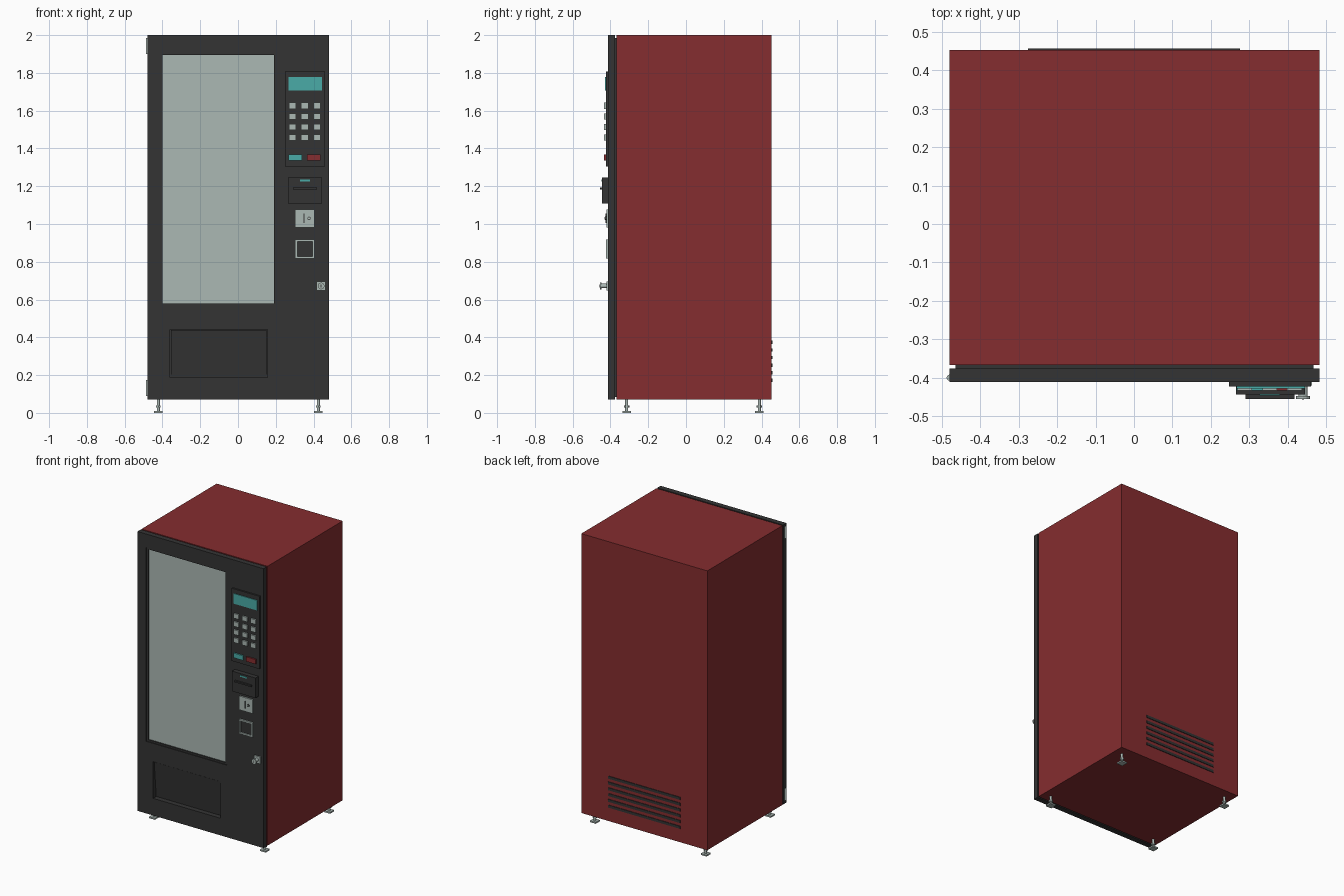
import bpy, bmesh, math
from mathutils import Matrix, Vector

cube = bpy.data.objects.get("Cube")
if cube:
    bpy.data.objects.remove(cube, do_unlink=True)


def material(name, rgb):
    m = bpy.data.materials.new(name)
    m.use_nodes = True
    col = (*rgb, 1)
    m.diffuse_color = col
    m.node_tree.nodes["Principled BSDF"].inputs["Base Color"].default_value = col
    return m


RED = material("deep red", (0.235, 0.026, 0.029))
DARK = material("charcoal", (0.034, 0.034, 0.034))
PALE = material("pale grey", (0.41, 0.48, 0.455))
TEAL = material("teal", (0.068, 0.41, 0.385))


def finish(bm, name, mat):
    bmesh.ops.recalc_face_normals(bm, faces=bm.faces[:])
    me = bpy.data.meshes.new(name)
    bm.to_mesh(me)
    bm.free()
    me.materials.append(mat)
    ob = bpy.data.objects.new(name, me)
    bpy.context.collection.objects.link(ob)
    return ob


def add_box(bm, x, y, z):
    """Box from (min, max) pairs."""
    size = [b - a for a, b in (x, y, z)]
    mid = Vector([(a + b) / 2 for a, b in (x, y, z)])
    bmesh.ops.create_cube(bm, size=1, matrix=Matrix.Translation(mid) @ Matrix.Diagonal((*size, 1)))


def box(name, mat, x, y, z):
    bm = bmesh.new()
    add_box(bm, x, y, z)
    return finish(bm, name, mat)


def add_rod(bm, centre, r, length, axis="Z", sides=12):
    rot = Matrix.Rotation(math.pi / 2, 4, "X") if axis == "Y" else Matrix()
    bmesh.ops.create_cone(bm, cap_ends=True, segments=sides, radius1=r, radius2=r,
                          depth=length, matrix=Matrix.Translation(centre) @ rot)


def rod(name, mat, centre, r, length, axis="Z", sides=12):
    bm = bmesh.new()
    add_rod(bm, centre, r, length, axis, sides)
    return finish(bm, name, mat)


def frame(name, mat, x, y, z, w):
    """Rectangular ring facing the front."""
    bm = bmesh.new()
    for side in ((x[0], x[0] + w), (x[1] - w, x[1])):
        add_box(bm, side, y, z)
    for side in ((z[0], z[0] + w), (z[1] - w, z[1])):
        add_box(bm, (x[0] + w, x[1] - w), y, side)
    return finish(bm, name, mat)


# Cabinet and door seal
LEFT, RIGHT, BASE, TOP = -0.48, 0.483, 0.07, 2.0
FACE, BACK = -0.412, 0.453
box("cabinet", RED, (LEFT, RIGHT), (-0.367, BACK), (BASE, TOP))
box("door_seal", DARK, (LEFT + 0.015, RIGHT - 0.015), (-0.377, -0.365), (BASE + 0.015, TOP - 0.015))

# Door slab: grid of cells with the window and delivery openings left out
WX, WZ = (-0.413, 0.203), (0.568, 1.908)
DX, DZ = (-0.36, 0.155), (0.188, 0.442)
xs = (LEFT, WX[0], DX[0], DX[1], WX[1], RIGHT)
zs = (BASE, *DZ, *WZ, TOP)
bm = bmesh.new()
grid = [[bm.verts.new((x, FACE, z)) for x in xs] for z in zs]
for j in range(len(zs) - 1):
    for i in range(len(xs) - 1):
        window = j == 3 and 1 <= i <= 3
        delivery = j == 1 and i == 2
        if not (window or delivery):
            bm.faces.new((grid[j][i], grid[j][i + 1], grid[j + 1][i + 1], grid[j + 1][i]))
front = bm.faces[:]
back = bmesh.ops.extrude_face_region(bm, geom=front, use_keep_orig=True)["geom"]
bmesh.ops.translate(bm, vec=(0, 0.036, 0), verts=[v for v in back if isinstance(v, bmesh.types.BMVert)])
finish(bm, "door", DARK)

# Window
frame("window_trim", DARK, WX, (-0.407, -0.378), WZ, 0.012)
box("window_glass", PALE, (WX[0] + 0.012, WX[1] - 0.012), (-0.398, -0.378), (WZ[0] + 0.012, WZ[1] - 0.012))

# Delivery flap, leaning inwards at its foot
flap = box("delivery_flap", DARK, (DX[0] + 0.004, DX[1] - 0.004), (-0.406, -0.398), (DZ[0] + 0.004, DZ[1] - 0.004))
for v in flap.data.vertices:
    if v.co.z < 0.3:
        v.co.y += 0.022

# Keypad
box("keypad_panel", DARK, (0.248, 0.461), (-0.423, FACE), (1.305, 1.807))
box("display", TEAL, (0.267, 0.445), (-0.428, -0.42), (1.707, 1.777))
bm = bmesh.new()
for row in range(4):
    for col in range(3):
        cx, cz = 0.288 + 0.065 * col, 1.626 - 0.056 * row
        add_box(bm, (cx - 0.019, cx + 0.019), (-0.433, -0.42), (cz - 0.016, cz + 0.016))
finish(bm, "number_keys", PALE)
box("confirm_key", TEAL, (0.267, 0.34), (-0.433, -0.42), (1.336, 1.368))
box("cancel_key", RED, (0.364, 0.437), (-0.433, -0.42), (1.336, 1.368))

# Banknote reader
box("note_reader", DARK, (0.265, 0.445), (-0.444, FACE), (1.108, 1.247))
box("note_lip", DARK, (0.29, 0.418), (-0.456, -0.44), (1.182, 1.192))
box("note_light", TEAL, (0.327, 0.38), (-0.447, -0.44), (1.226, 1.236))

# Coin slot and coin return
box("coin_plate", PALE, (0.303, 0.406), (-0.422, FACE), (0.982, 1.077))
box("coin_slot", DARK, (0.346, 0.353), (-0.425, -0.42), (1.005, 1.055))
rod("coin_button", DARK, (0.376, -0.424, 1.03), 0.009, 0.01, "Y")
rod("coin_button_cap", PALE, (0.376, -0.428, 1.03), 0.006, 0.006, "Y")
frame("coin_return_frame", PALE, (0.303, 0.406), (-0.424, FACE), (0.818, 0.918), 0.011)
box("coin_return_flap", DARK, (0.312, 0.397), (-0.416, FACE), (0.827, 0.909))

# Lock
box("lock_plate", PALE, (0.416, 0.463), (-0.42, FACE), (0.648, 0.696))
rod("lock_barrel", PALE, (0.44, -0.433, 0.672), 0.012, 0.035, "Y")
rod("lock_knob", PALE, (0.44, -0.452, 0.672), 0.018, 0.008, "Y")
box("lock_keyhole", DARK, (0.437, 0.443), (-0.457, -0.455), (0.664, 0.68))

# Hinges on the door edge
for name, z in (("upper_hinge", 1.942), ("lower_hinge", 0.132)):
    rod(name, PALE, (LEFT, -0.4, z), 0.008, 0.084)

# Back vent slats
bm = bmesh.new()
for i in range(6):
    z = 0.173 + 0.04 * i
    add_box(bm, (-0.276, 0.276), (BACK - 0.002, BACK + 0.004), (z - 0.009, z + 0.009))
finish(bm, "vent_slats", DARK)

# Levelling feet
for side, x in (("right", -0.422), ("left", 0.425)):
    for end, y in (("front", -0.314), ("back", 0.388)):
        bm = bmesh.new()
        add_box(bm, (x - 0.022, x + 0.022), (y - 0.022, y + 0.022), (0, 0.01))
        add_rod(bm, (x, y, 0.04), 0.008, 0.066)
        add_rod(bm, (x, y, 0.034), 0.014, 0.012, sides=6)
        finish(bm, f"{end}_{side}_foot", PALE)
